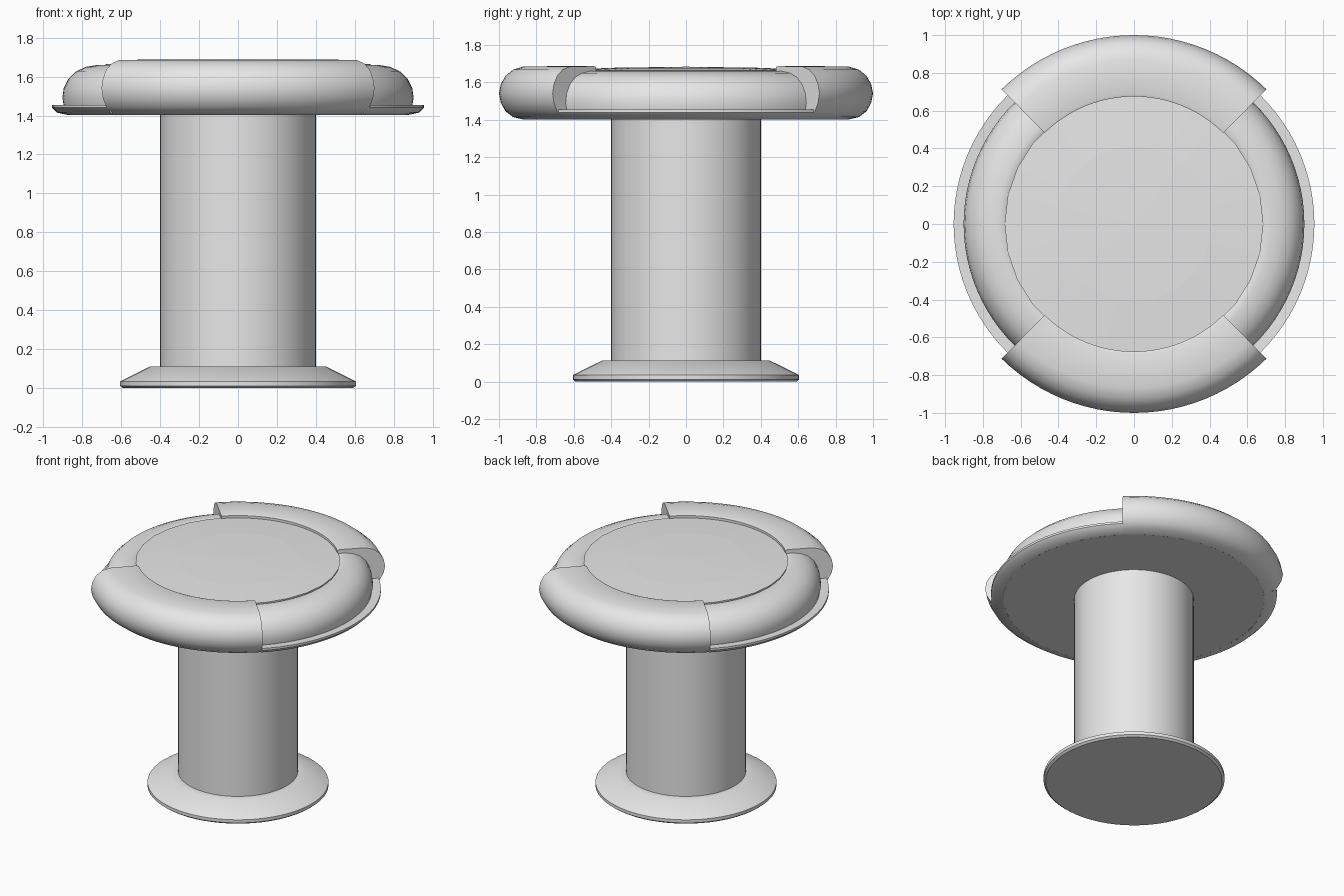
import bpy, bmesh, math

if "Cube" in bpy.data.objects:
    bpy.data.objects.remove(bpy.data.objects["Cube"])

grey = bpy.data.materials.new("plain grey")
grey.diffuse_color = (0.8, 0.8, 0.8, 1)
grey.use_nodes = True
grey.node_tree.nodes["Principled BSDF"].inputs["Base Color"].default_value = grey.diffuse_color


def lathe(name, profile, start=0, end=360, steps=64, caps=False, smooth=35):
    """Spin an (r, z) profile, listed bottom to top, about the z axis."""
    full = end - start >= 360
    bm = bmesh.new()
    rings = []
    for i in range(steps if full else steps + 1):
        a = math.radians(start + (end - start) * i / steps)
        rings.append([bm.verts.new((r * math.cos(a), r * math.sin(a), z)) for r, z in profile])
    for i in range(steps):
        a, b = rings[i], rings[(i + 1) % len(rings)]
        for j in range(len(profile) - 1):
            bm.faces.new((a[j], b[j], b[j + 1], a[j + 1]))
    if caps:  # close the two cut ends of a sector
        bm.faces.new(rings[0])
        bm.faces.new(rings[-1][::-1])
    bmesh.ops.remove_doubles(bm, verts=bm.verts, dist=0.0002)
    me = bpy.data.meshes.new(name)
    bm.to_mesh(me)
    bm.free()
    ob = bpy.data.objects.new(name, me)
    bpy.context.collection.objects.link(ob)
    me.materials.append(grey)
    if smooth:
        bpy.ops.object.select_all(action='DESELECT')
        ob.select_set(True)
        bpy.context.view_layer.objects.active = ob
        bpy.ops.object.shade_smooth_by_angle(angle=math.radians(smooth))
    return ob


# Flared foot and column
lathe("base_flange", [(0, 0), (0.59, 0), (0.605, 0.012), (0.605, 0.035), (0.45, 0.112), (0.4, 0.112)])
lathe("column", [(0.4, 0.112), (0.4, 1.403)])

# Underside of the seat
lathe("seat_underside", [(0, 1.402), (0.87, 1.402)])

# Full, fat rim pads at front and back
pad = [(0.87, 1.402), (0.925, 1.415), (0.965, 1.445), (0.99, 1.49), (1.0, 1.54),
       (0.99, 1.59), (0.965, 1.635), (0.925, 1.668), (0.87, 1.685), (0.69, 1.687),
       (0.675, 1.682), (0.675, 1.655)]
for name, mid in (("front_rim_pad", 270), ("back_rim_pad", 90)):
    lathe(name, pad, mid - 44.5, mid + 44.5, 24, caps=True)

# Slimmer rim with a thin lip at left and right
slim = [(0.87, 1.402), (0.93, 1.415), (0.955, 1.44), (0.955, 1.455), (0.895, 1.452),
        (0.902, 1.49), (0.895, 1.54), (0.87, 1.59), (0.83, 1.628), (0.78, 1.65),
        (0.72, 1.66), (0.69, 1.658), (0.675, 1.65)]
for name, mid in (("right_slim_rim", 0), ("left_slim_rim", 180)):
    lathe(name, slim, mid - 45.5, mid + 45.5, 24)

# Shallow faceted cushion in the middle
lathe("seat_cushion", [(0.68, 1.64), (0.68, 1.664), (0.41, 1.678), (0, 1.684)][:2], steps=64)
lathe("cushion_top", [(0.685, 1.664), (0.41, 1.678), (0, 1.684)], start=-13, end=347, steps=28, smooth=0)
